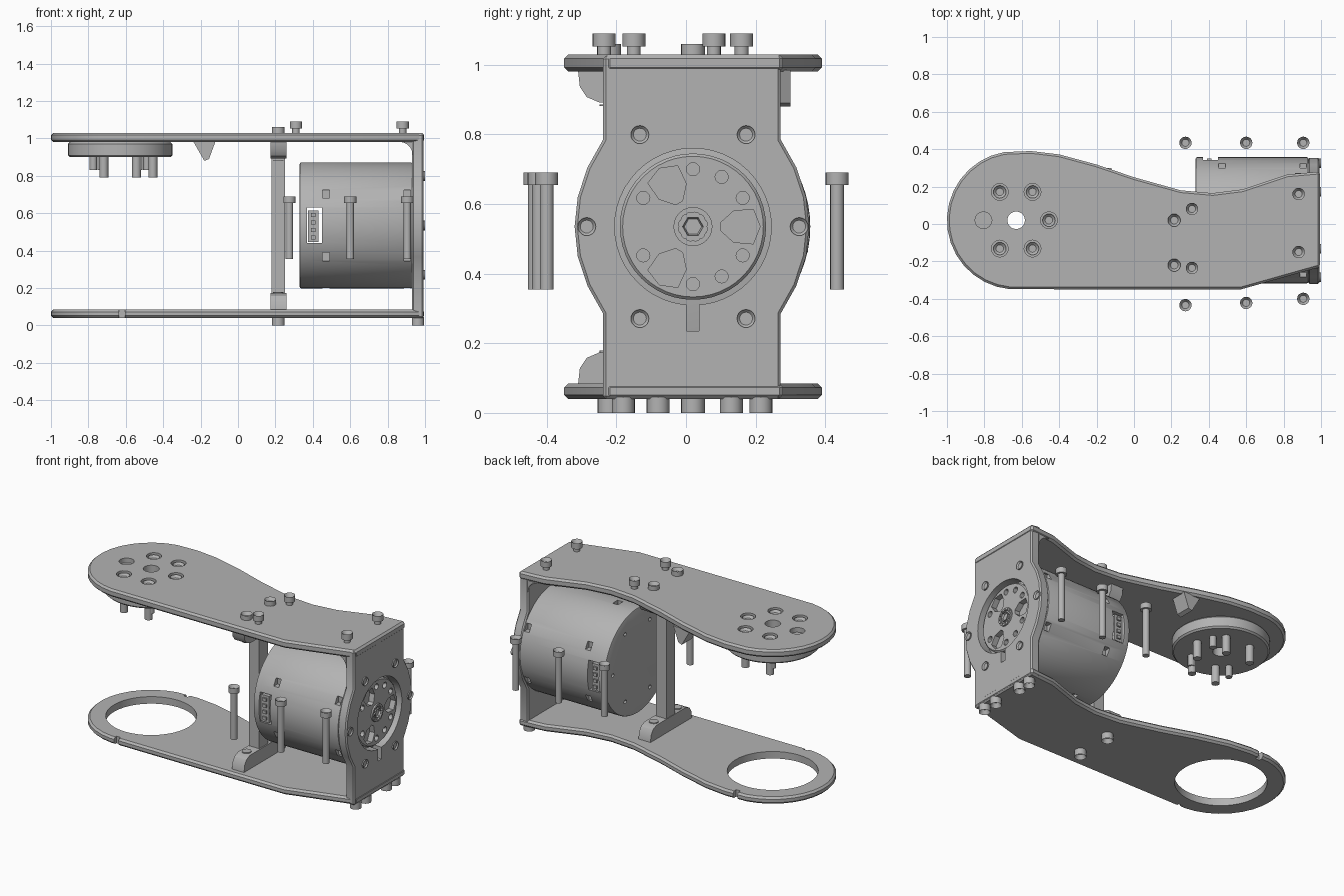
import bpy, bmesh
from math import sin, cos, pi, radians

if "Cube" in bpy.data.objects:
    bpy.data.objects.remove(bpy.data.objects["Cube"], do_unlink=True)

grey = bpy.data.materials.new("machined_grey")
grey.use_nodes = True
grey.diffuse_color = (0.45, 0.45, 0.45, 1)
grey.node_tree.nodes["Principled BSDF"].inputs["Base Color"].default_value = grey.diffuse_color

CY, CZ = 0.02, 0.535      # motor axis
HX = -0.63                # joint hub centre


def at(axis, a, b, t):
    return {"x": (t, a, b), "y": (a, t, b), "z": (a, b, t)}[axis]


def circle(r, a, b, n, start=0.0):
    return [(a + r * cos(start + 2 * pi * i / n), b + r * sin(start + 2 * pi * i / n)) for i in range(n)]


def prism(name, pts, axis, lo, hi, socket=0.0):
    """Extrude a 2D outline along an axis; socket sinks a recess in the hi end."""
    bm = bmesh.new()
    low = [bm.verts.new(at(axis, a, b, lo)) for a, b in pts]
    top = [bm.verts.new(at(axis, a, b, hi)) for a, b in pts]
    bm.faces.new(low)
    cap = bm.faces.new(top)
    n = len(pts)
    for i in range(n):
        j = (i + 1) % n
        bm.faces.new((low[i], low[j], top[j], top[i]))
    bmesh.ops.recalc_face_normals(bm, faces=bm.faces)
    if socket:
        bmesh.ops.inset_region(bm, faces=[cap], thickness=socket)
        bmesh.ops.translate(bm, verts=cap.verts, vec=at(axis, 0, 0, (lo - hi) * 0.6))
    mesh = bpy.data.meshes.new(name)
    bm.to_mesh(mesh)
    bm.free()
    mesh.materials.append(grey)
    ob = bpy.data.objects.new(name, mesh)
    bpy.context.collection.objects.link(ob)
    return ob


def cyl(name, r, a, b, axis, lo, hi, n=32, socket=0.0):
    return prism(name, circle(r, a, b, n), axis, lo, hi, socket)


def box(name, x0, x1, y0, y1, z0, z1):
    return prism(name, [(x0, y0), (x1, y0), (x1, y1), (x0, y1)], "z", z0, z1)


def activate(ob):
    bpy.ops.object.select_all(action="DESELECT")
    ob.select_set(True)
    bpy.context.view_layer.objects.active = ob


def bevel(ob, width, segments=1):
    m = ob.modifiers.new("edge_bevel", "BEVEL")
    m.width, m.segments = width, segments
    m.limit_method, m.angle_limit = "ANGLE", radians(50)
    activate(ob)
    bpy.ops.object.modifier_apply(modifier=m.name)


def cut(ob, *cutters):
    activate(ob)
    for c in cutters:
        m = ob.modifiers.new("cut", "BOOLEAN")
        m.operation, m.solver, m.object = "DIFFERENCE", "EXACT", c
        bpy.ops.object.modifier_apply(modifier=m.name)
        bpy.data.objects.remove(c, do_unlink=True)


def screw(name, a, b, axis, tip, neck, end, r=0.033, shank=0.02):
    cyl(name + "_shank", shank, a, b, axis, tip, neck, 16)
    cyl(name + "_head", r, a, b, axis, neck, end, 20, 0.014 if end > neck else 0.012)


# Arm plates: round end, straight front edge, waisted back edge
arc = [(HX + 0.37 * cos(radians(d)), CY + 0.37 * sin(radians(d))) for d in range(100, 266, 11)]
outline = arc + [(0.57, -0.35), (0.995, -0.23), (0.995, 0.28), (0.82, 0.265), (0.7, 0.225),
                 (0.58, 0.185), (0.42, 0.165), (0.25, 0.18), (0.0, 0.25), (-0.2, 0.318),
                 (-0.4, 0.372), (-0.55, 0.39)]
top_plate = prism("top_plate", outline, "z", 0.98, 1.03)
bottom_plate = prism("bottom_plate", outline, "z", 0.04, 0.085)
for plate in (top_plate, bottom_plate):
    bevel(plate, 0.012)
cut(bottom_plate, cyl("cutter", 0.265, HX, CY, "z", 0, 0.2, 40),
    box("cutter", -0.635, -0.605, -0.4, -0.325, 0, 0.2),
    box("cutter", -0.635, -0.605, 0.355, 0.45, 0, 0.2))

# Joint hub under the top plate, with its screws
hub = cyl("joint_hub", 0.28, HX, CY, "z", 0.90, 0.98, 40)
bevel(hub, 0.01)
cut(hub, cyl("cutter", 0.047, HX, CY, "z", 0.8, 1.1, 20))
cut(top_plate, cyl("cutter", 0.047, HX, CY, "z", 0.9, 1.1, 20))
for i, (a, b) in enumerate(circle(0.175, HX, CY, 6)):
    cut(top_plate, cyl("cutter", 0.045, a, b, "z", 1.0, 1.1, 16))
    if i != 3:
        screw(f"hub_screw_{i}", a, b, "z", 0.79, 1.0, 1.022, 0.034, 0.024)
for i, (a, b) in enumerate(circle(0.175, HX, CY, 4, radians(125))):
    cyl(f"hub_pin_{i}", 0.02, a, b, "z", 0.83, 0.91, 16)

# Stop wedge under the top plate
prism("stop_wedge", [(-0.24, 0.985), (-0.12, 0.985), (-0.155, 0.89), (-0.18, 0.88)], "y", 0.2, 0.3)

# End wall, bulging around the motor
half = [(0.255, 0.04), (0.255, 0.285), (0.30, 0.365), (0.328, 0.45), (0.337, 0.535),
        (0.328, 0.62), (0.30, 0.705), (0.255, 0.785), (0.255, 1.025)]
wall_pts = [(0.017 + a, b) for a, b in half] + [(0.017 - a, b) for a, b in reversed(half)]
wall = prism("end_wall", wall_pts, "x", 0.93, 0.992)
bevel(wall, 0.008)
cut(wall, cyl("cutter", 0.225, CY, CZ, "x", 0.9, 1.1, 48),
    box("cutter", 0.9, 1.1, CY - 0.018, CY + 0.018, 0.235, 0.34))
prism("wall_fillet", [(0.935, 0.985)] + [(0.86 + 0.075 * sin(t * pi / 10), 0.91 + 0.072 * cos(t * pi / 10))
                                         for t in range(6)], "y", -0.238, 0.272)
for i, (a, b) in enumerate(circle(0.305, CY, CZ, 6)):
    screw(f"wall_screw_{i}", a, b, "x", 0.92, 0.975, 1.0, 0.026)

# Motor body with pockets and a connector window
motor = cyl("motor_body", 0.337, CY, CZ, "x", 0.33, 0.932, 64)
bevel(motor, 0.008, 2)
cut(motor, box("cutter", 0.37, 0.45, -0.5, 0.5, 0.44, 0.63))
for x in (0.47, 0.905):
    for y, z in circle(0.335, CY, CZ, 6, radians(30)):
        cut(motor, box("cutter", x - 0.018, x + 0.018, y - 0.025, y + 0.025, z - 0.022, z + 0.022))
for y, z in circle(0.25, CY, CZ, 6):
    cut(motor, cyl("cutter", 0.012, y, z, "x", 0.3, 0.36, 12))
for side, y0, y1 in (("front", -0.30, -0.24), ("back", 0.28, 0.34)):
    box(f"{side}_connector", 0.375, 0.43, y0, y1, 0.445, 0.615)
    for i in range(4):
        z = 0.47 + i * 0.04
        y = y0 if side == "front" else y1
        box(f"{side}_pin_{i}", 0.39, 0.415, y - 0.01, y + 0.01, z - 0.01, z + 0.01)

# Output rotor seen through the wall
rotor = cyl("rotor", 0.21, CY, CZ, "x", 0.92, 0.97, 48)
bevel(rotor, 0.008)
for d in (90, 60, 30, -30, -60, -90, 150, 210):
    a, b = CY + 0.165 * cos(radians(d)), CZ + 0.165 * sin(radians(d))
    cut(rotor, cyl("cutter", 0.019, a, b, "x", 0.935, 1.0, 12))
for d in (0, 120, 240):
    window = [(0.08, 8), (0.08, -8), (0.125, -21), (0.18, -16), (0.193, 0), (0.18, 16), (0.125, 21)]
    pts = [(CY + r * cos(radians(d + e)), CZ + r * sin(radians(d + e))) for r, e in window]
    cut(rotor, prism("cutter", pts, "x", 0.935, 1.0))
bearing = cyl("bearing", 0.056, CY, CZ, "x", 0.96, 0.98, 24)
cut(bearing, cyl("cutter", 0.042, CY, CZ, "x", 0.968, 1.0, 24))
cyl("shaft", 0.03, CY, CZ, "x", 0.95, 0.982, 6, 0.008)
for i, (a, b) in enumerate(circle(0.046, CY, CZ, 12)):
    cyl(f"bearing_ball_{i}", 0.007, a, b, "x", 0.96, 0.984, 8)

# Support pillar with a rounded foot at each end
box("pillar_column", 0.178, 0.252, -0.145, -0.055, 0.08, 0.985)
foot = [(-0.31, 0.0), (-0.305, 0.045), (-0.285, 0.075), (-0.25, 0.09)]
foot += [(-0.2 - a, b) for a, b in reversed(foot)]
for end, base, sign in (("bottom", 0.083, 1), ("top", 0.982, -1)):
    prism(f"pillar_{end}_foot", [(a, base + sign * b) for a, b in foot], "y", 0, 1).name
    ob = bpy.data.objects[f"pillar_{end}_foot"]
    for v in ob.data.vertices:      # turn the outline to run along the arm's width
        v.co.x, v.co.y = 0.175 + 0.085 * v.co.y, v.co.x
    ob.data.flip_normals()
    for y in (-0.22, 0.02):
        h = base + sign * 0.09
        cyl(f"pillar_{end}_nut", 0.028, 0.215, y, "z", h - 0.01, h + sign * 0.006, 12)

# Plate bolts
for y in (-0.22, 0.02):
    cyl("pillar_top_bolt", 0.034, 0.215, y, "z", 1.025, 1.06, 20, 0.014)
    cyl("pillar_bottom_bolt", 0.034, 0.215, y, "z", 0.045, 0.0, 20, 0.014)
for y in (-0.18, -0.08, 0.13, 0.215):
    cyl("wall_bottom_bolt", 0.033, 0.962, y, "z", 0.045, 0.0, 20, 0.014)
for x, y in ((0.31, 0.08), (0.31, -0.235), (0.88, 0.16), (0.88, -0.15)):
    screw("top_screw", x, y, "z", 1.0, 1.052, 1.09)

# Loose long screws beside the motor
for x, front in ((0.275, -0.434), (0.6, -0.422), (0.905, -0.4)):
    for y in (front, 0.434):
        screw("long_screw", x, y, "z", 0.355, 0.655, 0.69)

# Smooth round parts, keep edges sharp
bpy.ops.object.select_all(action="DESELECT")
for ob in bpy.context.scene.objects:
    if ob.type == "MESH" and grey.name in ob.data.materials:
        ob.select_set(True)
        bpy.context.view_layer.objects.active = ob
bpy.ops.object.shade_smooth_by_angle(angle=radians(30))
